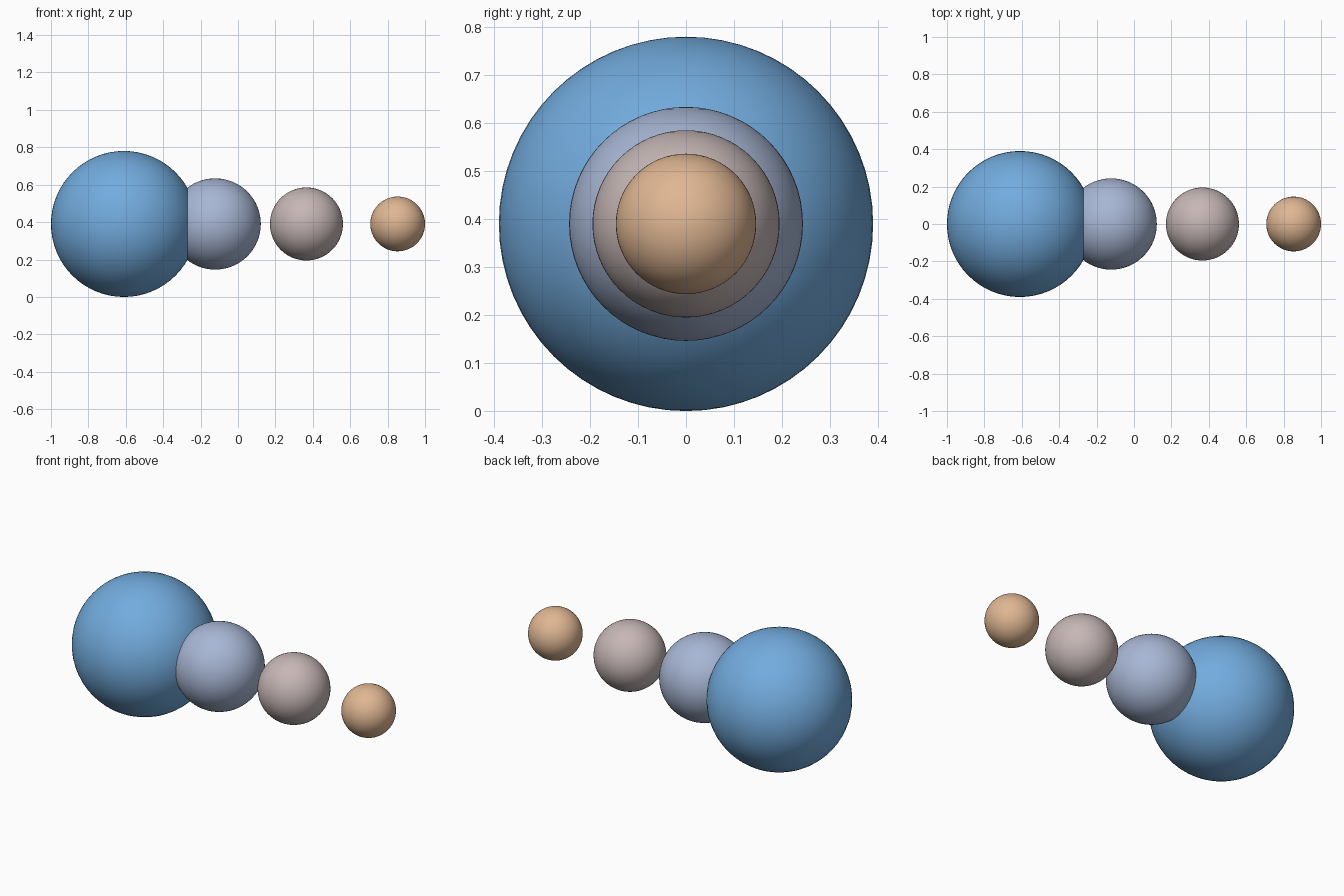
import bpy

if "Cube" in bpy.data.objects:
    bpy.data.objects.remove(bpy.data.objects["Cube"])

S = 2 / 4.1  # one spacing step, so the whole row is 2 long

# name, radius in steps, linear colour
BALLS = [
    ("large_blue_ball", 0.8, "sky blue", (0.17, 0.41, 0.73)),
    ("medium_lavender_ball", 0.5, "lavender", (0.39, 0.47, 0.66)),
    ("small_taupe_ball", 0.4, "taupe", (0.56, 0.47, 0.465)),
    ("tiny_tan_ball", 0.3, "tan", (0.74, 0.47, 0.29)),
]


def ball(name, radius, x, z, colour_name, colour):
    bpy.ops.mesh.primitive_uv_sphere_add(
        segments=64, ring_count=32, radius=radius, location=(x, 0, z))
    obj = bpy.context.object
    obj.name = name
    mat = bpy.data.materials.new(colour_name)
    mat.diffuse_color = (*colour, 1)
    mat.use_nodes = True
    mat.node_tree.nodes["Principled BSDF"].inputs["Base Color"].default_value = mat.diffuse_color
    obj.data.materials.append(mat)
    bpy.ops.object.shade_smooth()


# Row of evenly spaced balls with level centres, shrinking toward +x
for i, (name, r, colour_name, colour) in enumerate(BALLS):
    ball(name, r * S, -1 + (0.8 + i) * S, 0.8 * S, colour_name, colour)
